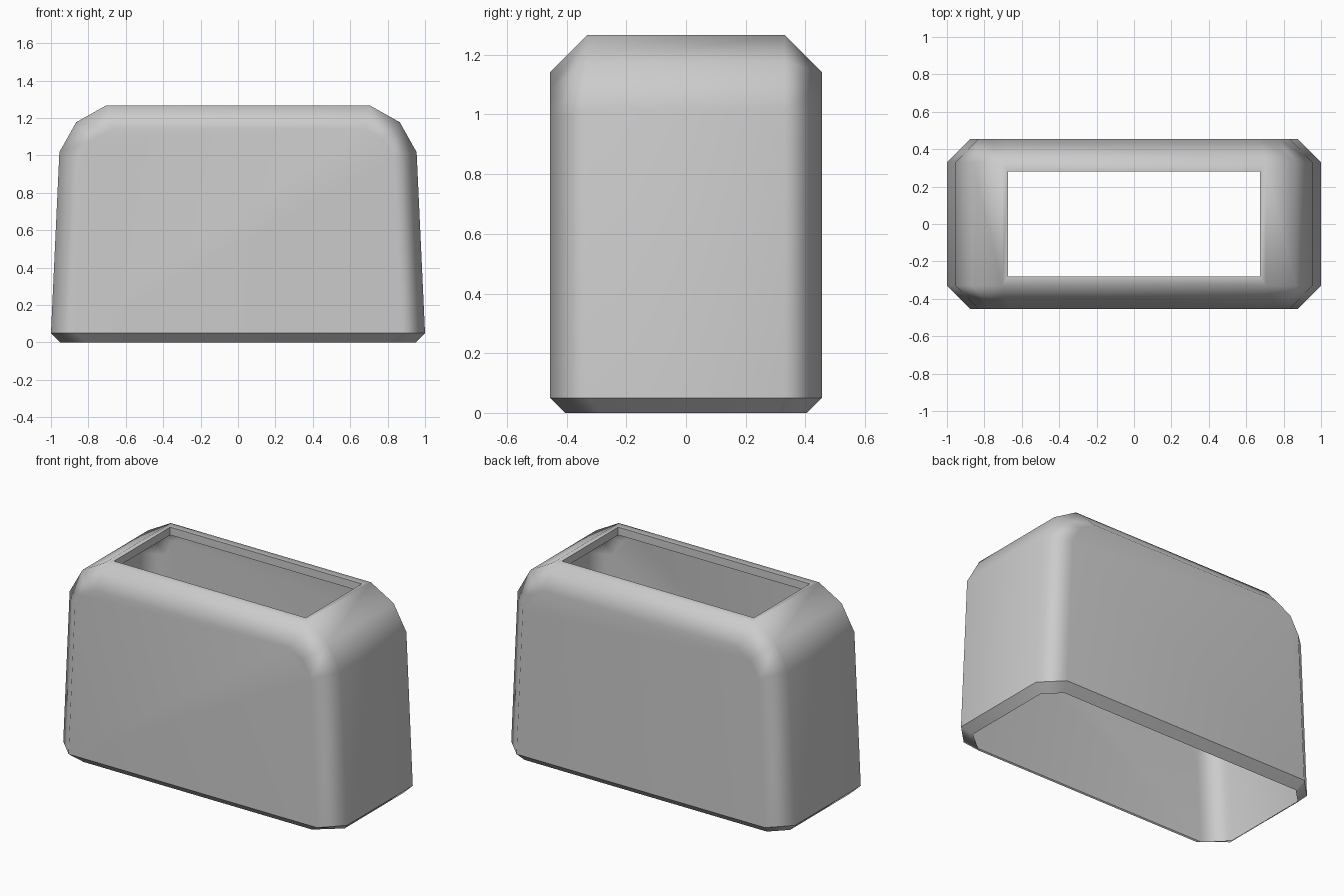
import bpy
import bmesh
from mathutils import Vector

cube = bpy.data.objects.get("Cube")
if cube:
    bpy.data.objects.remove(cube, do_unlink=True)

# Arched outline of the casing, right half mirrored to the left
half = [(1.0, 0.05), (0.955, 1.017), (0.865, 1.177), (0.705, 1.267)]
OUTLINE = [Vector(p) for p in half] + [Vector((-x, z)) for x, z in reversed(half)]
FOOT_Z, TOP = half[0][1], half[-1][1]
HOLE_X, HOLE_Y = 0.675, 0.282
LIP = 0.05
DEPTH, BEVEL = 0.455, 0.125


def inset(points, amount):
    """Offset the open arch inwards with mitred corners, feet at a fixed height."""
    normals = []
    for a, b in zip(points, points[1:]):
        d = (b - a).normalized()
        normals.append(Vector((d.y, -d.x)))
    result = []
    for i, p in enumerate(points):
        n1, n2 = normals[max(i - 1, 0)], normals[min(i, len(normals) - 1)]
        miter = (n1 + n2).normalized()
        result.append(p - miter * (amount / miter.dot(n1)))
    for end in (0, -1):
        result[end].y = FOOT_Z
    return result


def bridge(bm, a, b):
    """Join two closed loops of equal length with quads."""
    for i in range(len(a)):
        j = (i + 1) % len(a)
        bm.faces.new((a[i], a[j], b[j], b[i]))


def mark_sharp(bm, loop):
    for i, v in enumerate(loop):
        bm.edges.get((v, loop[(i + 1) % len(loop)])).smooth = False


# Thin casing skin: flat front and back, bevelled all round the arch
bm = bmesh.new()
rows = [(-DEPTH, BEVEL), (BEVEL - DEPTH, 0), (DEPTH - BEVEL, 0), (DEPTH, BEVEL)]
grid = [[bm.verts.new((p.x, y, p.y)) for p in inset(OUTLINE, amount)]
        for y, amount in rows]
last = len(OUTLINE) - 1
crown = last // 2
for r in range(len(rows) - 1):
    for i in range(last):
        if r == 1 and i == crown:
            continue
        bm.faces.new((grid[r][i], grid[r][i + 1], grid[r + 1][i + 1], grid[r + 1][i]))
bm.faces.new(grid[0])
bm.faces.new(grid[-1])

# Bread slot: flat frame with a short lip folded down into the casing
frame = [grid[1][crown], grid[1][crown + 1], grid[2][crown + 1], grid[2][crown]]
corners = ((1, -1), (-1, -1), (-1, 1), (1, 1))
slot, lip = [[bm.verts.new((sx * HOLE_X, sy * HOLE_Y, z)) for sx, sy in corners]
             for z in (TOP, TOP - LIP)]
bridge(bm, frame, slot)
bridge(bm, slot, lip)

# Foot: chamfer folded inwards, open underneath, corners cut wider at the front
foot_top = [row[0] for row in grid] + [row[-1] for row in reversed(grid)]
foot_side = [(0.805, -0.405), (0.95, -0.285), (0.95, 0.309), (0.854, 0.405)]
foot_plan = foot_side + [(-x, y) for x, y in reversed(foot_side)]
foot = [bm.verts.new((x, y, 0)) for x, y in foot_plan]
bridge(bm, foot_top, foot)

# Smooth bevels, with creases along the foot and slot edges
bmesh.ops.recalc_face_normals(bm, faces=bm.faces)
for face in bm.faces:
    face.smooth = True
for loop in (foot_top, slot):
    mark_sharp(bm, loop)
for a, b in zip(slot, lip):
    bm.edges.get((a, b)).smooth = False

mesh = bpy.data.meshes.new("toaster_casing")
bm.to_mesh(mesh)
bm.free()
casing = bpy.data.objects.new("toaster_casing", mesh)
bpy.context.collection.objects.link(casing)

# Large faces stay flat while the bevels blend softly
weighted = casing.modifiers.new("soft_bevels", 'WEIGHTED_NORMAL')
weighted.keep_sharp = True
weighted.weight = 50

grey = bpy.data.materials.new("light_grey")
grey.use_nodes = True
colour = (0.6, 0.6, 0.6, 1)
grey.diffuse_color = colour
grey.node_tree.nodes["Principled BSDF"].inputs["Base Color"].default_value = colour
mesh.materials.append(grey)
